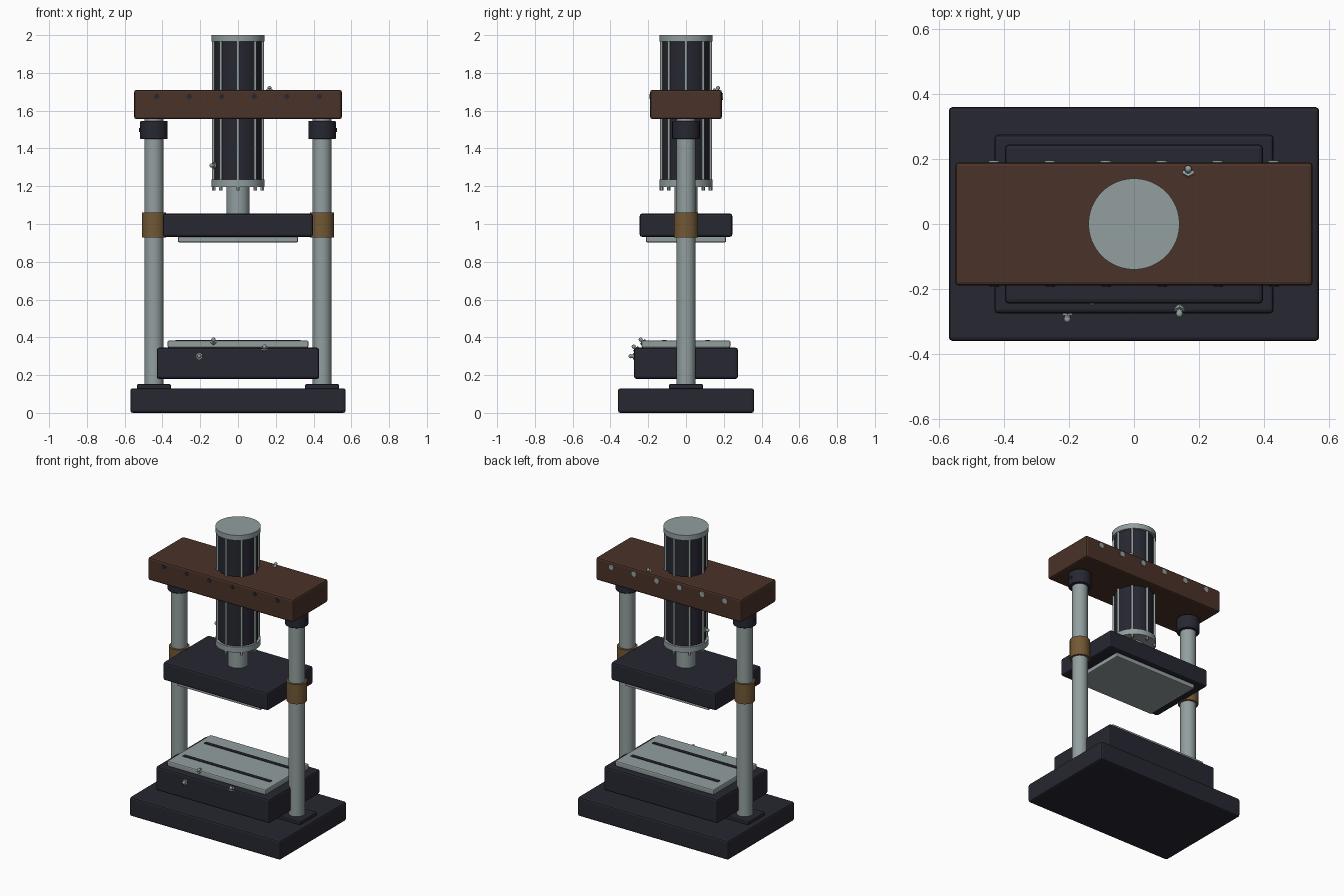
import bpy, math
from mathutils import Vector

if "Cube" in bpy.data.objects:
    bpy.data.objects.remove(bpy.data.objects["Cube"])


def mat(name, r, g, b):
    m = bpy.data.materials.new(name)
    m.diffuse_color = (r, g, b, 1)
    m.use_nodes = True
    m.node_tree.nodes["Principled BSDF"].inputs["Base Color"].default_value = m.diffuse_color
    return m


DARK = mat("dark_blue_steel", 0.02, 0.02, 0.032)
GREY = mat("pale_steel", 0.29, 0.345, 0.345)
RUST = mat("rust_brown", 0.068, 0.032, 0.021)
BRASS = mat("bronze", 0.17, 0.098, 0.036)


def finish(ob, name, m, bevel):
    ob.name = name
    ob.data.materials.append(m)
    if bevel:
        b = ob.modifiers.new("bevel", 'BEVEL')
        b.width, b.segments = bevel, 2
        b.limit_method = 'ANGLE'
        b.angle_limit = math.radians(40)
    return ob


def box(name, m, hx, hy, z0, z1, x=0, y=0, bevel=0.012):
    bpy.ops.mesh.primitive_cube_add(size=1, location=(x, y, (z0 + z1) / 2))
    ob = bpy.context.object
    ob.scale = (2 * hx, 2 * hy, z1 - z0)
    bpy.ops.object.transform_apply(location=False, rotation=False, scale=True)
    return finish(ob, name, m, bevel)


def rod(name, m, r, a, b, n=48, bevel=0.0):
    a, b = Vector(a), Vector(b)
    bpy.ops.mesh.primitive_cylinder_add(vertices=n, radius=r, depth=(b - a).length, location=(a + b) / 2)
    ob = bpy.context.object
    ob.rotation_euler = (b - a).to_track_quat('Z', 'Y').to_euler()
    if n > 8:
        bpy.ops.object.shade_smooth_by_angle(angle=math.radians(35))
    return finish(ob, name, m, bevel)


def upright(name, m, r, z0, z1, x=0, y=0, n=48, bevel=0.0):
    return rod(name, m, r, (x, y, z0), (x, y, z1), n, bevel)


def fitting(name, p, d):
    # grease nipple: hexagonal foot, thin neck and small ball
    p, d = Vector(p), Vector(d).normalized()
    rod(name + "_foot", GREY, 0.018, p - d * 0.012, p + d * 0.006, 6)
    rod(name + "_neck", GREY, 0.009, p, p + d * 0.018, 12)
    bpy.ops.mesh.primitive_uv_sphere_add(segments=12, ring_count=8, radius=0.011, location=p + d * 0.018)
    finish(bpy.context.object, name + "_ball", GREY, 0)
    bpy.ops.object.shade_smooth()


# base, bed and slotted table
box("base", DARK, 0.57, 0.36, 0, 0.13)
box("bed", DARK, 0.43, 0.275, 0.18, 0.345)
box("table", GREY, 0.373, 0.235, 0.345, 0.383, bevel=0.008)
for i, y in enumerate((-0.115, 0.115)):
    box(f"table_slot_{i}", DARK, 0.33, 0.012, 0.38, 0.387, y=y, bevel=0)

# columns with foot plates, guide bushings and collars
for side, s in (("left", -1), ("right", 1)):
    x = 0.445 * s
    box(side + "_foot_plate", DARK, 0.09, 0.09, 0.125, 0.152, x=x, bevel=0.006)
    upright(side + "_column", GREY, 0.05, 0.01, 1.6, x)
    upright(side + "_bushing", BRASS, 0.064, 0.928, 1.062, x)
    upright(side + "_collar", DARK, 0.073, 1.45, 1.545, x, bevel=0.005)
    rod(side + "_collar_screw", DARK, 0.01, (x, 0, 1.497), (x + 0.078 * s, 0, 1.497), 12)

# moving platen
box("platen", DARK, 0.397, 0.245, 0.932, 1.055)
box("platen_pad", GREY, 0.318, 0.212, 0.903, 0.934, bevel=0.006)

# top beam with rows of bolts
box("top_beam", RUST, 0.55, 0.19, 1.555, 1.71)
for i in range(6):
    x = -0.43 + i * 0.172
    rod(f"front_bolt_{i}", DARK, 0.014, (x, -0.18, 1.675), (x, -0.194, 1.675), 12)
    rod(f"back_bolt_{i}", GREY, 0.018, (x, 0.18, 1.675), (x, 0.195, 1.675), 12)

# hydraulic cylinder with tie rods and piston
upright("cylinder_body", DARK, 0.124, 1.22, 1.98)
upright("cylinder_top_cap", GREY, 0.14, 1.965, 2.0, n=64)
upright("cylinder_bottom_cap", GREY, 0.14, 1.197, 1.235, n=64)
upright("piston_rod", GREY, 0.062, 1.04, 1.21)
for i in range(8):
    a = i * math.pi / 4
    x, y = 0.129 * math.cos(a), 0.129 * math.sin(a)
    upright(f"tie_rod_{i}", GREY, 0.008, 1.21, 1.98, x, y, 12)
    upright(f"tie_nut_{i}", GREY, 0.01, 1.177, 1.2, x, y, 6)

# grease fittings
fitting("table_fitting", (-0.13, -0.227, 0.375), (0, -1, 1))
fitting("bed_edge_fitting", (0.14, -0.264, 0.338), (0, -1, 1))
fitting("bed_face_fitting", (-0.205, -0.275, 0.30), (0, -1, 0))
fitting("beam_fitting", (0.167, 0.16, 1.705), (0, 0.6, 1))
fitting("cylinder_fitting", (-0.123, -0.03, 1.31), (-1, -0.25, 0))
